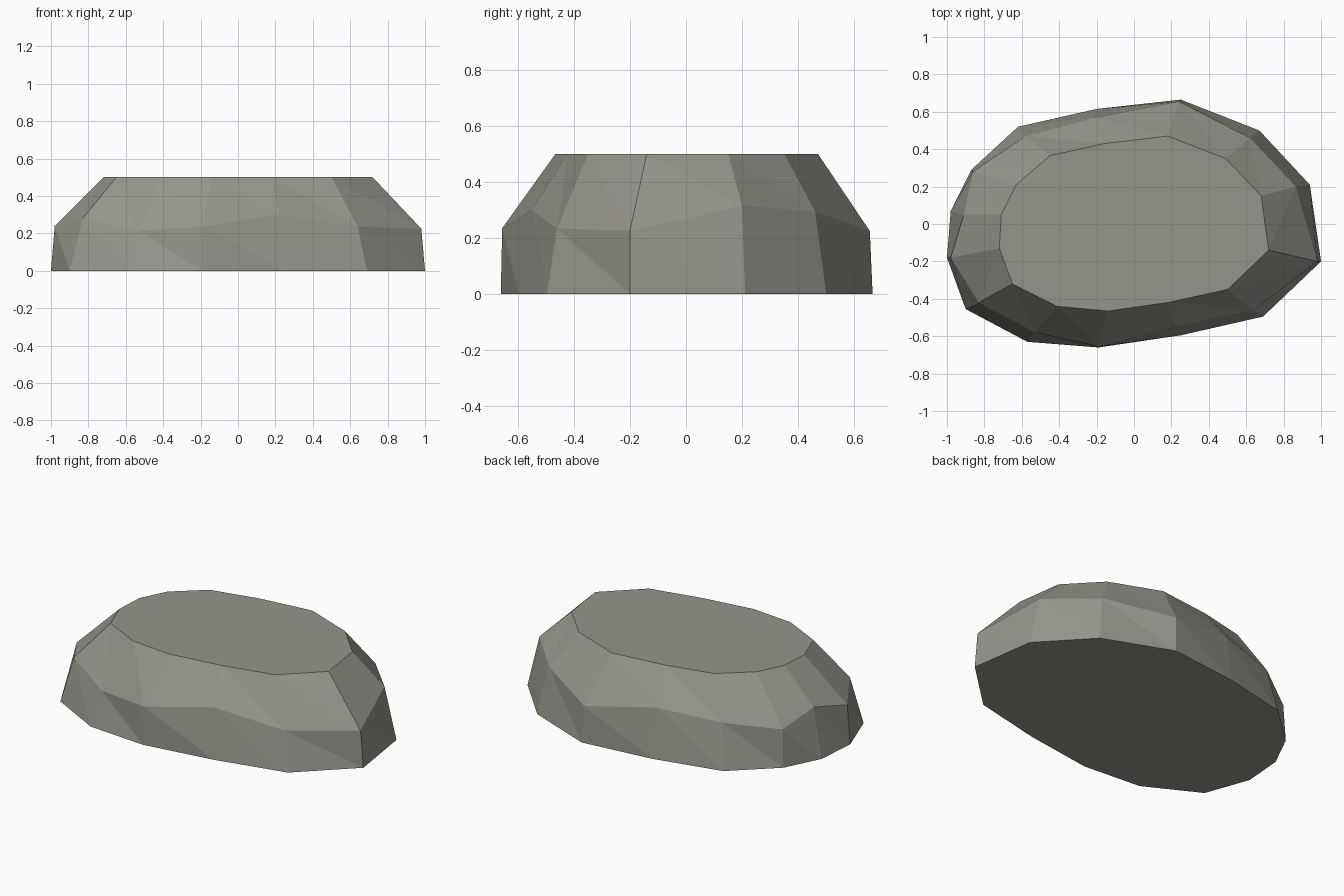
import bpy, bmesh

if "Cube" in bpy.data.objects:
    bpy.data.objects.remove(bpy.data.objects["Cube"])

# Outlines of the stone, each listed counter-clockwise from the right-hand tip
BASE = [(1, -.2), (.94, .21), (.67, .5), (.25, .665), (-.2, .615), (-.62, .52), (-.87, .29),
        (-.98, .07), (-1, -.18), (-.9, -.455), (-.57, -.63), (-.19, -.66), (.25, -.595), (.69, -.495)]
SHOULDER = [(.98, -.2, .225), (.865, .2, .315), (.62, .46, .295), (.24, .655, .225),
            (-.2, .57, .3), (-.58, .47, .27), (-.86, .28, .23), (-.91, .05, .295),
            (-.98, -.18, .24), (-.83, -.42, .28), (-.53, -.58, .215), (-.19, -.655, .235),
            (.22, -.55, .3), (.64, -.46, .235)]
TOP = [(.72, -.14), (.68, .15), (.49, .35), (.18, .47), (-.16, .43), (-.45, .365), (-.63, .21),
       (-.71, .05), (-.72, -.13), (-.65, -.32), (-.41, -.44), (-.14, -.465), (.18, -.42), (.5, -.35)]

bm = bmesh.new()
base = [bm.verts.new((x, y, 0)) for x, y in BASE]
shoulder = [bm.verts.new(p) for p in SHOULDER]
top = [bm.verts.new((x, y, .5)) for x, y in TOP]

# Faceted sides: two bands of triangles
n = len(base)
for low, high in ((base, shoulder), (shoulder, top)):
    for i in range(n):
        j = (i + 1) % n
        bm.faces.new((low[i], low[j], high[i]))
        bm.faces.new((low[j], high[j], high[i]))

# Flat top and underside
bm.faces.new(top)
bm.faces.new(base[::-1])

mesh = bpy.data.meshes.new("flat_stone")
bm.to_mesh(mesh)
bm.free()

stone_grey = bpy.data.materials.new("stone grey")
stone_grey.diffuse_color = (.30, .30, .26, 1)
stone_grey.use_nodes = True
stone_grey.node_tree.nodes["Principled BSDF"].inputs["Base Color"].default_value = stone_grey.diffuse_color
mesh.materials.append(stone_grey)
bpy.context.collection.objects.link(bpy.data.objects.new("flat_stone", mesh))
